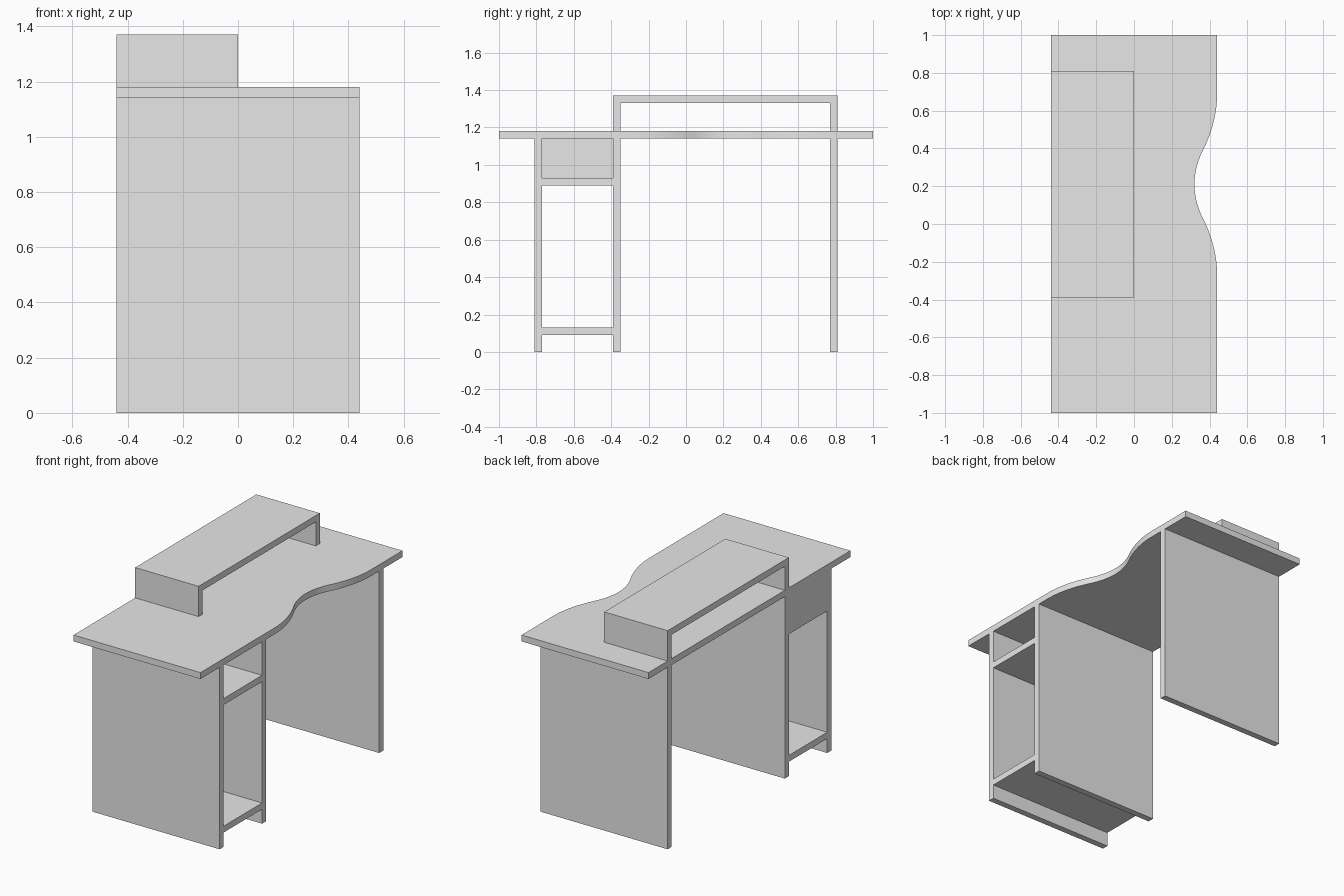
import bpy, bmesh, math

cube = bpy.data.objects.get("Cube")
if cube:
    bpy.data.objects.remove(cube, do_unlink=True)

grey = bpy.data.materials.new("plain_grey")
grey.use_nodes = True
grey.diffuse_color = (0.8, 0.8, 0.8, 1)
grey.node_tree.nodes["Principled BSDF"].inputs["Base Color"].default_value = (0.8, 0.8, 0.8, 1)

X = 0.44      # half depth of the desk
T = 0.04      # board thickness
TOP = 1.18    # height of the desktop surface
UNDER = TOP - T


def add_object(name, bm):
    bmesh.ops.recalc_face_normals(bm, faces=bm.faces)
    mesh = bpy.data.meshes.new(name)
    bm.to_mesh(mesh)
    bm.free()
    mesh.materials.append(grey)
    obj = bpy.data.objects.new(name, mesh)
    bpy.context.collection.objects.link(obj)
    return obj


def board(name, x, y, z):
    """Box given by its (low, high) range on each axis."""
    bm = bmesh.new()
    bmesh.ops.create_cube(bm, size=1)
    for v in bm.verts:
        v.co = [(lo + hi) / 2 + c * (hi - lo) for c, (lo, hi) in zip(v.co, (x, y, z))]
    return add_object(name, bm)


def wave_x(d):
    """Depth of the curved edge at distance d from the notch centre."""
    if d < 0.17:
        return 0.32 + 0.04 * (d / 0.17) ** 2
    return X - 0.08 * ((0.48 - d) / 0.31) ** 2


# Desktop with a scooped seating edge
notch_y, reach, steps = 0.21, 0.48, 48
outline = [(-X, 1), (-X, -1), (X, -1)]
for i in range(steps + 1):
    d = reach * (2 * i / steps - 1)
    outline.append((wave_x(abs(d)), notch_y + d))
outline.append((X, 1))
bm = bmesh.new()
face = bm.faces.new([bm.verts.new((x, y, UNDER)) for x, y in outline])
extruded = bmesh.ops.extrude_face_region(bm, geom=[face])["geom"]
bmesh.ops.translate(bm, vec=(0, 0, T), verts=[g for g in extruded if isinstance(g, bmesh.types.BMVert)])
desktop = add_object("desktop", bm)
bpy.context.view_layer.objects.active = desktop
desktop.select_set(True)
bpy.ops.object.shade_smooth_by_angle(angle=math.radians(25))
desktop.select_set(False)

# Upright side panels
full = (-X, X)
for name, y in (("outer_cabinet_panel", -0.81), ("inner_cabinet_panel", -0.39), ("far_leg_panel", 0.77)):
    board(name, full, (y, y + T), (0, UNDER))

# Cabinet shelves and the panel closing the upper compartment
bay = (-0.77, -0.39)
for name, z in (("bottom_shelf", 0.09), ("upper_shelf", 0.89)):
    board(name, full, bay, (z, z + T))
board("compartment_back", (-X, -X + T), bay, (0.93, UNDER))

# Raised shelf standing on the desktop
half = (-X, 0)
board("riser_top", half, (-0.39, 0.81), (1.33, 1.37))
for name, y in (("riser_near_support", -0.39), ("riser_far_support", 0.77)):
    board(name, half, (y, y + T), (TOP, 1.33))
